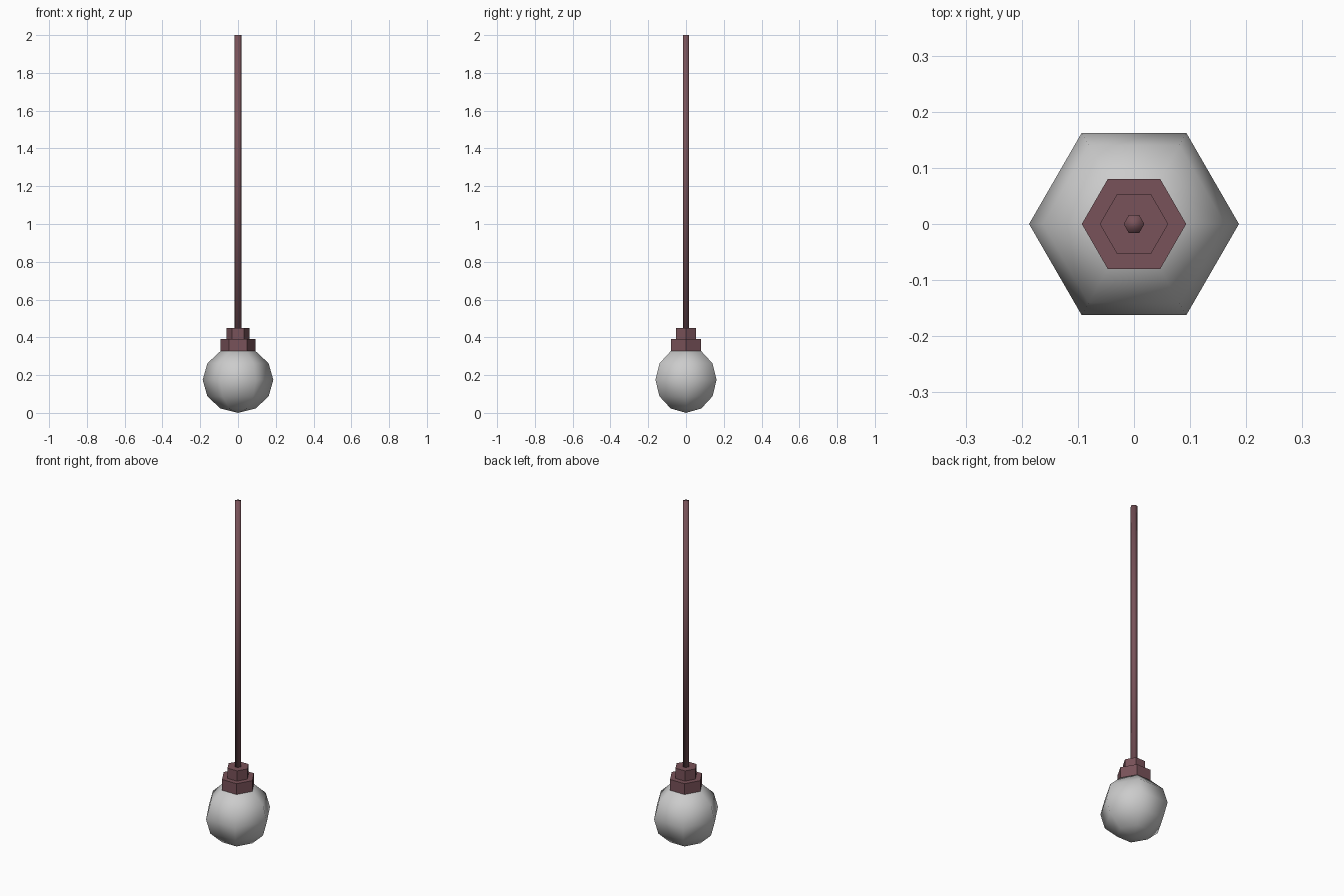
import bpy, bmesh
from math import sin, cos, radians

if "Cube" in bpy.data.objects:
    bpy.data.objects.remove(bpy.data.objects["Cube"])

SIDES = 6


def lathe(name, profile, mat=None, smooth=None):
    """Spin (radius, z) points around z as a six-sided solid."""
    bm = bmesh.new()
    rings = []
    for r, z in profile:
        if r < 1e-5:
            rings.append([bm.verts.new((0, 0, z))] * SIDES)
        else:
            rings.append([bm.verts.new((r * cos(radians(60 * i)), r * sin(radians(60 * i)), z))
                          for i in range(SIDES)])
    for low, high in zip(rings, rings[1:]):
        for i in range(SIDES):
            j = (i + 1) % SIDES
            bm.faces.new(dict.fromkeys((low[i], low[j], high[j], high[i])))
    # Close flat ends
    if profile[0][0] > 1e-5:
        bm.faces.new(rings[0][::-1])
    if profile[-1][0] > 1e-5:
        bm.faces.new(rings[-1])
    bmesh.ops.recalc_face_normals(bm, faces=bm.faces)
    mesh = bpy.data.meshes.new(name)
    bm.to_mesh(mesh)
    bm.free()
    obj = bpy.data.objects.new(name, mesh)
    bpy.context.collection.objects.link(obj)
    if mat:
        mesh.materials.append(mat)
    if smooth:
        for p in mesh.polygons:
            p.use_smooth = True
    return obj


maroon = bpy.data.materials.new("maroon_metal")
maroon.diffuse_color = (0.19, 0.085, 0.1, 1)
maroon.use_nodes = True
maroon.node_tree.nodes["Principled BSDF"].inputs["Base Color"].default_value = maroon.diffuse_color

# Glass globe: low-poly smooth sphere
R, RZ = 0.187, 0.175
globe = [(R * cos(radians(a)), RZ + RZ * sin(radians(a))) for a in range(-90, 61, 30)]
lathe("globe", globe, smooth=True)

# Stepped socket
lathe("socket_lower", [(0.093, 0.32), (0.093, 0.39)], maroon)
lathe("socket_upper", [(0.061, 0.39), (0.061, 0.45)], maroon)

# Hanging rod
lathe("rod", [(0.0185, 0.45), (0.0185, 2.0)], maroon, smooth=True)
